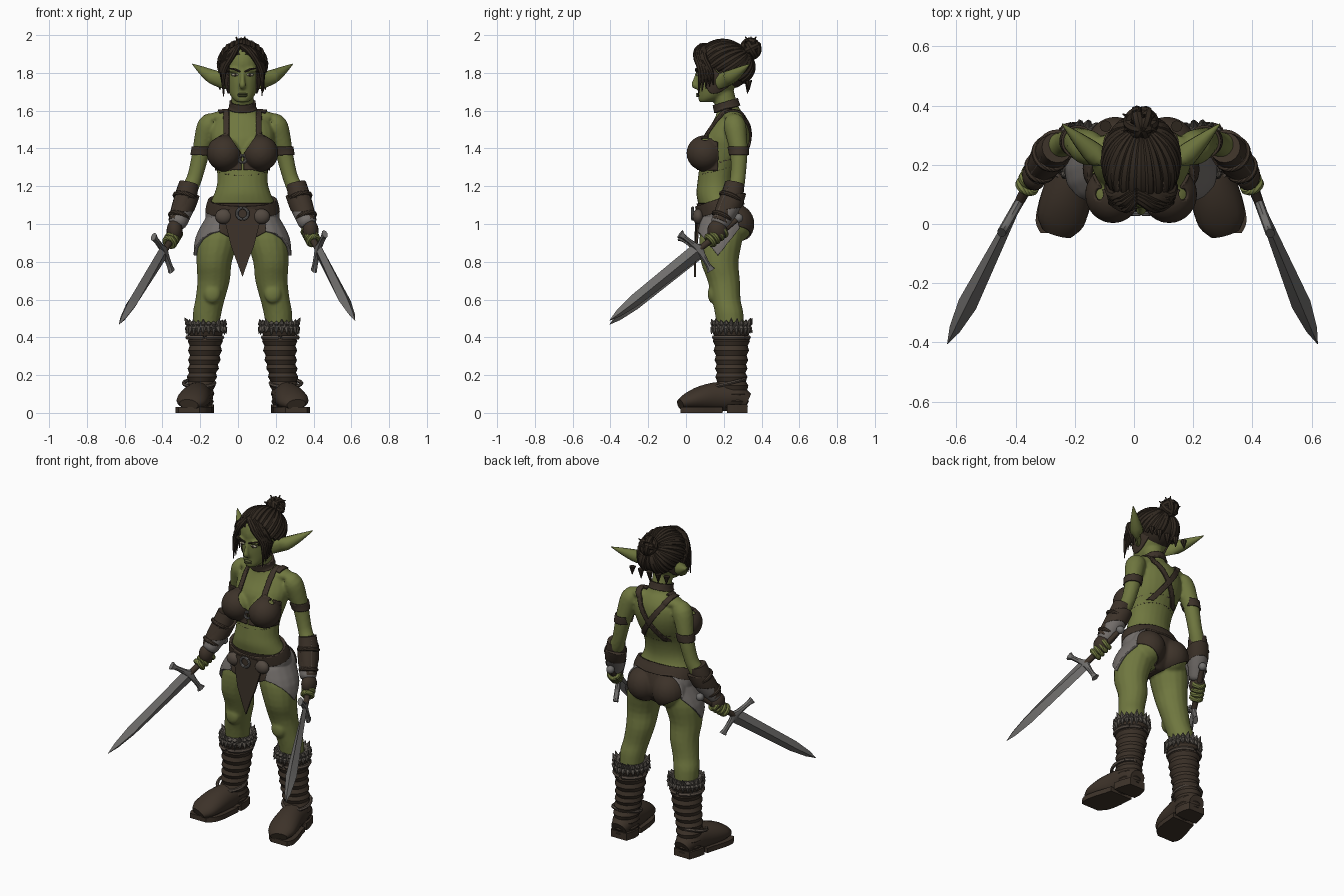
import bpy, bmesh, math, random
from mathutils import Vector, Matrix

random.seed(4)
CENTRE = .024
X, Y, Z = Vector((1, 0, 0)), Vector((0, 1, 0)), Vector((0, 0, 1))
if "Cube" in bpy.data.objects:
    bpy.data.objects.remove(bpy.data.objects["Cube"])


def material(name, *rgb):
    m = bpy.data.materials.new(name)
    m.diffuse_color = (*rgb, 1)
    m.use_nodes = True
    m.node_tree.nodes["Principled BSDF"].inputs["Base Color"].default_value = (*rgb, 1)
    return m


SKIN = material("green skin", .16, .185, .05)
LIP = material("dark green lips", .1, .11, .04)
HAIR = material("dark brown hair", .03, .021, .014)
LEATHER = material("brown leather", .046, .032, .022)
WORN = material("worn leather", .085, .066, .052)
STEEL = material("steel", .16, .155, .15)
HIDE = material("grey hide", .17, .155, .145)
FUR = material("grey fur", .1, .088, .075)
EYE = material("pale eye", .3, .28, .2)
made = []


def finish(name, mat, bm, mirror=False):
    bmesh.ops.recalc_face_normals(bm, faces=bm.faces)
    mesh = bpy.data.meshes.new(name)
    bm.to_mesh(mesh)
    bm.free()
    mesh.materials.append(mat)
    ob = bpy.data.objects.new(name, mesh)
    ob.location.x = CENTRE
    bpy.context.collection.objects.link(ob)
    if mirror:
        ob.modifiers.new("Mirror", "MIRROR").use_mirror_merge = False
    made.append(ob)
    return ob


def spline(rows, k):
    out, last = [], len(rows) - 1
    for i in range(last):
        p = rows[max(i - 1, 0)], rows[i], rows[i + 1], rows[min(i + 2, last)]
        for t in (s / k for s in range(k)):
            out.append([b + .5 * t * (c - a + t * (2*a - 5*b + 4*c - d + t * (3*b - a - 3*c + d)))
                        for a, b, c, d in zip(*p)])
    return out + [rows[-1]]


def tube(bm, path, n=16, up=X, axis=None, fine=3):
    """Elliptical sections along a path; rows are x, y, z, radius[, second radius]."""
    rows = spline([tuple(r) for r in path], fine)
    mid = [Vector(r[:3]) for r in rows]
    rings = []
    for i, r in enumerate(rows):
        t = axis or (mid[min(i + 1, len(mid) - 1)] - mid[max(i - 1, 0)]).normalized()
        u = (up - t * up.dot(t)).normalized()
        v = t.cross(u)
        a, b = max(r[3], .001), max(r[-1], .001)
        rings.append([bm.verts.new(mid[i] + u * a * math.cos(w) + v * b * math.sin(w))
                      for w in (math.tau * j / n for j in range(n))])
    for p, q in zip(rings, rings[1:]):
        for j in range(n):
            bm.faces.new((p[j], p[j - 1], q[j - 1], q[j]))
    bm.faces.new(rings[0])
    bm.faces.new(rings[-1])


def ball(bm, c, r):
    bmesh.ops.create_uvsphere(bm, u_segments=20, v_segments=14, radius=1,
                              matrix=Matrix.Translation(c) @ Matrix.Diagonal((*r, 1)))


def tubes(name, mat, paths, mirror=False, **kw):
    bm = bmesh.new()
    for p in paths:
        tube(bm, p, **kw)
    return finish(name, mat, bm, mirror)


def balls(name, mat, items, mirror=False):
    bm = bmesh.new()
    for c, r in items:
        ball(bm, c, r)
    return finish(name, mat, bm, mirror)


def prism(name, mat, outline, depth, mirror=False):
    bm = bmesh.new()
    f = bm.faces.new([bm.verts.new(p) for p in outline])
    new = bmesh.ops.extrude_face_region(bm, geom=[f])["geom"]
    bmesh.ops.translate(bm, vec=depth, verts=[g for g in new if isinstance(g, bmesh.types.BMVert)])
    return finish(name, mat, bm, mirror)


def hoop(c, axis, big, small):
    u = axis.orthogonal().normalized()
    v = axis.cross(u)
    return [(*(Vector(c) + (u * math.cos(a) + v * math.sin(a)) * big), small)
            for a in (math.tau * i / 12 for i in range(13))]


# Body: overlapping volumes fused into one skin
bm = bmesh.new()
torso = [(.9, .19, .06, .06), (.96, .195, .14, .11), (1.02, .195, .18, .12), (1.1, .18, .175, .115),
         (1.16, .16, .15, .105), (1.22, .16, .134, .1), (1.3, .175, .138, .105), (1.38, .2, .155, .12),
         (1.46, .215, .17, .125), (1.53, .235, .155, .1), (1.58, .235, .1, .075), (1.61, .22, .06, .06)]
head = [(1.645, .1, .03, .03), (1.665, .125, .054, .06), (1.7, .15, .074, .085), (1.75, .175, .088, .115),
        (1.8, .19, .1, .13), (1.86, .195, .106, .14), (1.92, .2, .095, .125), (1.95, .2, .05, .07)]
for part in (torso, head):
    tube(bm, [(0, y, z, a, b) for z, y, a, b in part], n=24, axis=Z)
tube(bm, [(0, .24, 1.55, .07), (0, .215, 1.62, .06), (0, .19, 1.72, .058)])
tube(bm, [(0, .062, 1.81, .01), (0, .05, 1.765, .012), (0, .046, 1.735, .018), (0, .06, 1.72, .012)])
arm = [(.15, .25, 1.54, .05), (.18, .258, 1.52, .06), (.205, .272, 1.44, .053), (.222, .28, 1.37, .046),
       (.252, .275, 1.25, .041), (.282, .26, 1.18, .045), (.31, .23, 1.1, .045), (.345, .175, 1, .033)]
leg = [(.1, .2, 1.02, .085, .11), (.128, .185, .92, .108, .115), (.15, .178, .8, .094, .1),
       (.153, .2, .7, .086, .086), (.172, .213, .6, .078, .076), (.187, .228, .53, .076, .076), (.195, .24, .42, .065, .07)]
for s in (-1, 1):
    for limb in (arm, leg):
        tube(bm, [(s * r[0], *r[1:]) for r in limb], axis=Z if limb is leg else None)
    ball(bm, (s * .087, .255, 1), (.093, .1, .1))
    ball(bm, (s * .095, .1, 1.375), (.085, .088, .085))
    ball(bm, (s * .09, .25, 1.565), (.09, .055, .035))
    ball(bm, (s * .04, .075, 1.815), (.04, .022, .014))
    ball(bm, (s * .16, .14, .63), (.045, .025, .05))
body = finish("body", SKIN, bm)
remesh = body.modifiers.new("Fuse", "REMESH")
remesh.mode, remesh.voxel_size = "VOXEL", .008
blend = body.modifiers.new("Blend", "SMOOTH")
blend.factor, blend.iterations = .5, 5
bpy.context.view_layer.update()
fused = bpy.data.meshes.new_from_object(body.evaluated_get(bpy.context.evaluated_depsgraph_get()))
body.modifiers.clear()
body.data = fused


def garment(name, mat, planes, thick=.008, mirror=False):
    """A shell over the skin, trimmed by planes given as outward normal and point."""
    bm = bmesh.new()
    bm.from_mesh(body.data)
    for no, co in planes:
        bmesh.ops.bisect_plane(bm, geom=bm.verts[:] + bm.edges[:] + bm.faces[:],
                               plane_co=co, plane_no=no, clear_outer=True)
    ob = finish(name, mat, bm, mirror)
    solid = ob.modifiers.new("Thickness", "SOLIDIFY")
    solid.thickness, solid.offset = thick, 1


def band(lo, hi, slope=0):
    """Planes keeping the heights lo to hi, rising towards the back by slope."""
    n = Vector((0, -slope, 1))
    return [(n, (0, .2, hi)), (-n, (0, .2, lo))]


def between(a, b):
    return [(X, (b, 0, 0)), (-X, (a, 0, 0))]


# Clothing
garment("choker", LEATHER, band(1.6, 1.645, .3) + between(-.09, .09) + [(-Y, (0, .12, 0))], .012)
garment("bra_band", LEATHER, band(1.29, 1.335, .25) + between(-.168, .168))
garment("bra_cup", LEATHER, [(Y, (0, .17, 0)), ((-.8, 0, .55), (.085, 0, 1.475)), ((.5, 0, .8), (.09, 0, 1.475)),
                             (-Z, (0, 0, 1.285))] + between(.006, .186), .01, True)
garment("front_strap", LEATHER, [(Y, (0, .26, 0)), (-Z, (0, 0, 1.43))] + between(.07, .098), .009, True)
cross = Vector((.82, 0, -.57))
garment("back_strap", LEATHER, [(cross, Vector((.085, 0, 1.56)) + cross * .015), (-cross, Vector((.085, 0, 1.56)) - cross * .015),
                                (-Y, (0, .21, 0)), (-Z, (0, 0, 1.32))], .009, True)
garment("armband", LEATHER, band(1.365, 1.41) + [(-X, (.18, 0, 0)), (-Y, (0, .215, 0))], .008, True)
garment("briefs", LEATHER, [(Z, (0, 0, 1.11)), ((.55, 0, -1), (0, 0, .89)), ((-.55, 0, -1), (0, 0, .89))])
garment("belt", LEATHER, band(1.07, 1.135, .3), .018)
garment("hip_plate", HIDE, [(Z, (0, 0, 1.1)), (-X, (.12, 0, 0)), (-Y, (0, .075, 0)), (Y, (0, .275, 0)),
                            ((0, -.8, -.6), (0, .15, .86)), ((0, .8, -.6), (0, .19, .86))], .016, True)
prism("loincloth", LEATHER, [(x, y, z) for x, y, z in ((-.1, .065, 1.04), (-.07, .05, 1.08), (.07, .05, 1.08), (.1, .065, 1.04),
      (.06, .045, .88), (.035, .042, .82), (0, .042, .72), (-.03, .042, .8), (-.06, .045, .88))], (0, .012, 0))
tubes("belt_buckle", STEEL, [hoop((0, .035, 1.055), Y, .03, .008)], n=8)
tubes("bra_ring", STEEL, [hoop((0, .06, 1.345), Y, .02, .007)], n=8)
balls("belt_pouch", WORN, [((.1, .065, 1.04), (.045, .03, .04))], True)

# Face and ears
tubes("ear", SKIN, [[(.085, .17, 1.755, .042, .02), (.15, .23, 1.775, .04, .014), (.21, .285, 1.81, .024, .009),
                     (.266, .338, 1.847, .002)]], True, up=Z, n=10)
balls("eye", EYE, [((.04, .068, 1.79), (.02, .012, .008))], True)
balls("pupil", HAIR, [((.038, .06, 1.79), (.007, .006, .007))], True)
balls("lips", LIP, [((0, .064, z), (.026, .012, .006)) for z in (1.688, 1.678)])
tubes("eyebrow", HAIR, [[(.012, .056, 1.806, .004), (.045, .053, 1.82, .006), (.078, .075, 1.825, .002)]], True, n=6)

# Hair: trimmed cap, strands combed into a bun, loose locks
crown, size = Vector((0, .205, 1.835)), Vector((.116, .148, .125))
bm = bmesh.new()
ball(bm, crown, size)
bmesh.ops.bisect_plane(bm, geom=bm.verts[:] + bm.edges[:] + bm.faces[:], plane_co=(0, .07, 1.9),
                       plane_no=(0, -.7, -.75), clear_outer=True)
finish("hair_cap", HAIR, bm)
paths, knot = [], Vector((0, .8, .6))
for i in range(-12, 13):
    a = i * .215
    start = Vector((math.sin(a), -math.cos(a), .62 - .58 * abs(a))).normalized()
    path = []
    for t in (0, .2, .4, .6, .8, .97):
        p = crown + start.slerp(knot, t) * size
        path.append((*p, .009 + .014 * math.sin(math.pi * min(t + .15, 1))))
    paths.append(path)
tubes("combed_hair", HAIR, paths, n=8)
locks = []
for s in (-1, 1):
    for k in range(5):
        j = random.uniform(-.008, .008)
        locks.append([(-.015, .085 + k * .01, 1.945, .012, .016), (s * (.05 + k * .01), .052 + k * .01, 1.9 + j, .016, .02),
                      (s * (.098 + k * .003), .075 + k * .014, 1.81, .014, .018),
                      (s * (.105 + j), .065 + k * .02, 1.68 + k * .015 + j, .002)])
    for k in range(3):
        locks.append([(s * .06 * k, .33, 1.76, .02), (s * .06 * k, .325 + k * .005, 1.69 + k * .01, .002)])
tubes("loose_locks", HAIR, locks, n=8)
bun = Vector((0, .343, 1.928))
coils = [hoop(bun, Vector(v).normalized(), .04, .02) for v in ((0, 1, .6), (1, .4, .2), (-1, .5, .3), (0, -.5, 1))]
for k in range(9):
    d = Vector((math.cos(k * .7), math.sin(k * 2.1) * .5, abs(math.sin(k * .7)))).normalized()
    coils.append([(*(bun + d * .035), .012), (*(bun + d * .072), .002)])
tubes("hair_bun", HAIR, coils, n=8)

# Bracers and gloves
tubes("bracer", LEATHER, [[(.284, .258, 1.215, .052), (.3, .243, 1.15, .058), (.325, .21, 1.08, .053), (.348, .18, 1.01, .046)]], True)
tubes("bracer_plate", WORN, [[(.322, .25, 1.2, .03, .02), (.344, .222, 1.12, .042, .02), (.375, .18, 1.03, .032, .014)]], True, up=Y, n=8)
tubes("bracer_strap", LEATHER, [hoop((.305, .237, 1.14), Vector((.25, -.4, -.9)).normalized(), .055, .012),
                                hoop((.338, .19, 1.04), Vector((.25, -.4, -.9)).normalized(), .046, .012)], True, n=8)
balls("glove", LEATHER, [((.36, .165, .965), (.042, .052, .058))], True)

# Swords, one in each hand
for side, guard, tip, lean in (("right", (-.414, .07, .857), (-.654, -.405, .468), (.1, .17, -.19)),
                               ("left", (.399, .07, .866), (.596, -.405, .489), (-.06, .17, -.2))):
    guard, lean = Vector(guard), Vector(lean).normalized()
    d = Vector(tip) - guard
    length = d.length
    d.normalize()

    def along(*rows):
        return [(*(guard + d * t), *r) for t, *r in rows]
    tubes(side + "_blade", STEEL, [along((0, .042, .012), (length * .72, .033, .009), (length * .9, .019, .006), (length, .001))], n=4, up=lean, fine=1)
    tubes(side + "_guard", STEEL, [[(*(guard + lean * t + d * abs(t) * .2), a, .016) for t, a in
          ((-.13, .026), (-.1, .014), (-.03, .018), (0, .028), (.03, .018), (.1, .014), (.13, .026))]], n=8, up=d)
    tubes(side + "_grip", LEATHER, [along((0, .016), (-.13, .019), (-.27, .014))], n=10)
    balls(side + "_pommel", STEEL, [(guard - d * .28, (.024, .024, .024))])
    tubes(side + "_fingers", SKIN, [hoop(guard - d * t, d, .027, .015) for t in (.08, .108, .136, .164)], n=8)

# Boots with wrinkled shafts, fur cuffs and two-part soles
shaft = spline([(.193, .24, .47, .088, .095), (.197, .24, .38, .088, .093), (.202, .24, .28, .081, .084),
                (.215, .24, .19, .075, .08), (.224, .245, .1, .07, .085), (.224, .245, .03, .066, .08)], 4)
tubes("boot_shaft", LEATHER, [[(x, y, z, a + .005 * (-1) ** i, b + .005 * (-1) ** i) for i, (x, y, z, a, b) in enumerate(shaft)]],
      True, axis=Z, fine=2)
foot = [(.222, .325, .06, .05, .045), (.225, .26, .085, .07, .07), (.238, .17, .085, .074, .078),
        (.256, .08, .076, .084, .066), (.272, .01, .06, .08, .046), (.284, -.03, .045, .052, .028)]
tubes("boot_foot", LEATHER, [foot], True)
for name, y0, y1, top in (("boot_heel", .34, .2, .045), ("boot_sole", .215, -.05, .03)):
    rows = [r for r in spline(foot, 4) if y1 <= r[1] <= y0]
    edge = [(r[0] + r[3] + .004, r[1], 0) for r in rows] + [(r[0] - r[3] - .004, r[1], 0) for r in reversed(rows)]
    prism(name, LEATHER, edge, (0, 0, top), True)
tubes("boot_strap", WORN, [[(x, y, z, .012) for x, y, z, r in hoop((.2, .24, .4), Z, .092, 0)],
                           [(x, y, z + (.2 - y) * -.25, .01) for x, y, z, r in hoop((.23, .23, .15), Z, .082, 0)]], True, n=6)
tufts = [hoop((.193, .24, .46), Z, .085, .02)]
for i in range(44):
    a, j = i * math.tau / 22, random.uniform(-.01, .01)
    out = Vector((math.cos(a), math.sin(a), 0))
    base, low = Vector((.193, .24, .46)), i < 22
    tufts.append([(*(base + out * .085), .016), (*(base + out * .1 + Z * (-.015 if low else .015)), .014),
                  (*(base + out * (.105 + j) + Z * (-.045 + j if low else .035 + j)), .001)])
tubes("fur_cuff", FUR, tufts, True, n=6, fine=1, up=Vector((.3, .2, .9)))

# Soft shading with sharp edges kept
bpy.ops.object.select_all(action="DESELECT")
for ob in made:
    ob.select_set(True)
bpy.context.view_layer.objects.active = body
bpy.ops.object.shade_smooth_by_angle(angle=math.radians(40))
